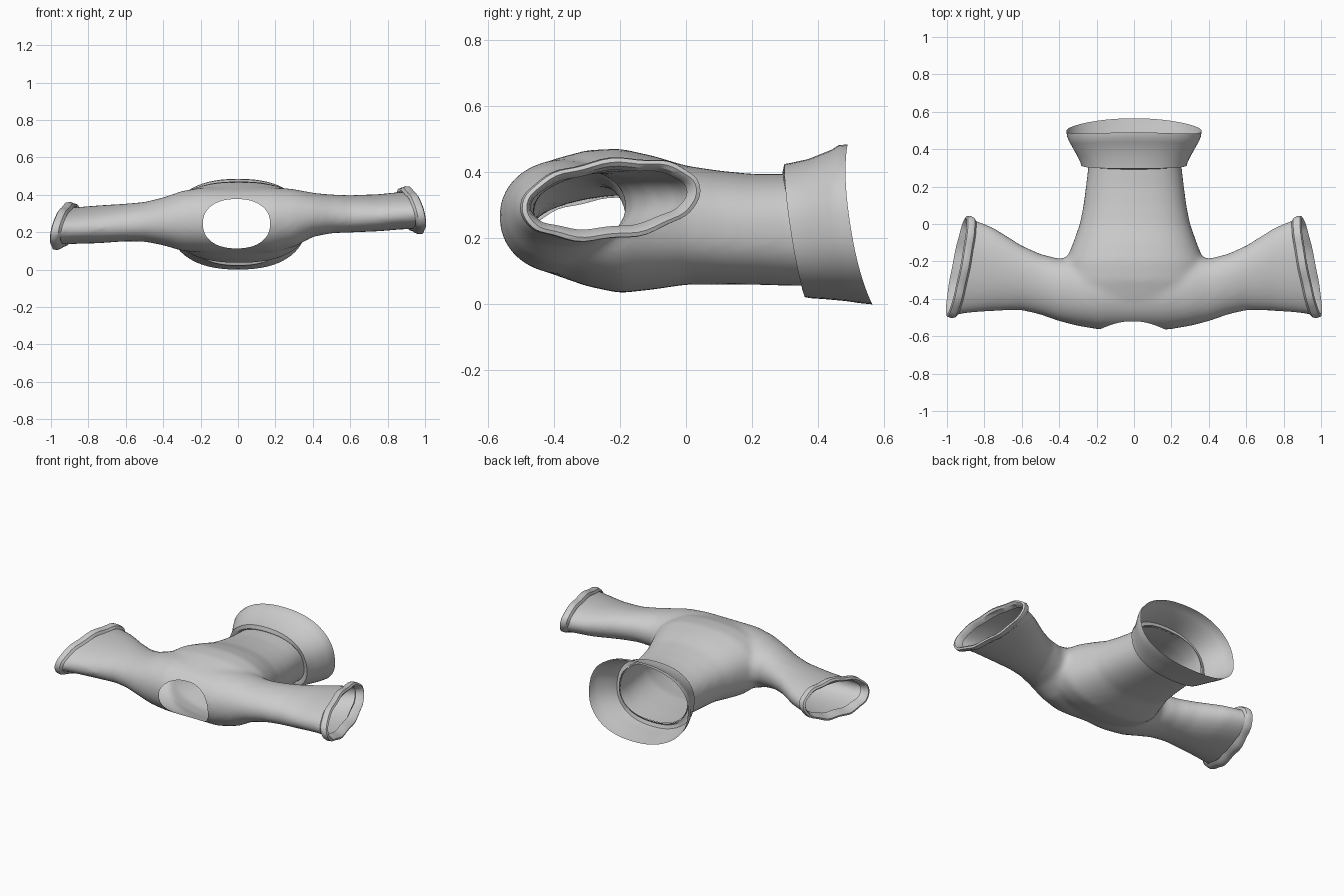
import bpy, bmesh
from math import cos, sin, pi, copysign
from mathutils import Vector as V

if "Cube" in bpy.data.objects:
    bpy.data.objects.remove(bpy.data.objects["Cube"])


def ring(c, u, v, n=64, e=2.0, bow=V((0, 0, 0)), ripple=0.0):
    """Superellipse loop around c; bow pulls the u ends sideways."""
    pts = []
    for i in range(n):
        a = 2 * pi * i / n
        s = copysign(abs(cos(a)) ** (2 / e), cos(a))
        t = copysign(abs(sin(a)) ** (2 / e), sin(a))
        r = 1 + ripple * sin(9 * a)
        pts.append(V(c) + V(u) * s + V(v) * t * r + bow * s * s)
    return pts


def loft(bm, rings, caps=True):
    loops = [[bm.verts.new(p) for p in r] for r in rings]
    n = len(loops[0])
    for a, b in zip(loops, loops[1:]):
        for i in range(n):
            bm.faces.new((a[i], a[(i + 1) % n], b[(i + 1) % n], b[i]))
    if caps:
        bm.faces.new(loops[0])
        bm.faces.new(loops[-1])


def finish(bm, name):
    bmesh.ops.recalc_face_normals(bm, faces=bm.faces[:])
    me = bpy.data.meshes.new(name)
    bm.to_mesh(me)
    bm.free()
    ob = bpy.data.objects.new(name, me)
    bpy.context.collection.objects.link(ob)
    return ob


def smooth(ob, angle=0.6):
    bpy.ops.object.select_all(action='DESELECT')
    ob.select_set(True)
    bpy.context.view_layer.objects.active = ob
    bpy.ops.object.shade_smooth_by_angle(angle=angle)


# torso volume: y, half width, top z, bottom z
torso = [(.42, .25, .395, .055), (.3, .25, .395, .057), (.2, .262, .395, .06), (.1, .275, .405, .06),
         (0, .295, .42, .06), (-.1, .33, .45, .045), (-.2, .37, .472, .034),
         (-.3, .38, .467, .055), (-.4, .36, .44, .09), (-.48, .28, .40, .13),
         (-.54, .17, .34, .2)]
bm = bmesh.new()
loft(bm, [ring((.005, y, (t + b) / 2), (w, 0, 0), (0, 0, (t - b) / 2), e=2.35)
          for y, w, t, b in torso])

# sleeve volume: x, front y, back y, right top/bottom z, left top/bottom z
sleeve = [(.18, -.565, -.15, .44, .09, .44, .09), (.3, -.545, -.17, .43, .12, .42, .1),
          (.4, -.52, -.185, .41, .175, .385, .13), (.5, -.485, -.16, .40, .195, .36, .15),
          (.6, -.462, -.115, .395, .20, .35, .153), (.75, -.465, -.02, .40, .207, .34, .143),
          (.87, -.475, .03, .412, .217, .33, .14), (1.06, -.5, .06, .42, .225, .325, .13)]


def sleeve_ring(s, side):
    x, f, bk = s[:3]
    t, b = s[3:5] if side > 0 else s[5:7]
    k = min(1, max(0, (x - .3) * 3))
    return ring((side * x, (f + bk) / 2, (t + b) / 2), (0, (bk - f) / 2, .02 * k),
                (0, 0, (t - b) / 2), e=2.1)


loft(bm, [sleeve_ring(s, -1) for s in reversed(sleeve)] + [sleeve_ring(s, 1) for s in sleeve])
body = finish(bm, "garment_body")

# neck cutter
NX, NZ, NW, NH, NE = -.008, .245, .18, .132, 2.25
bm = bmesh.new()
loft(bm, [ring((NX, y, NZ), (NW, 0, 0), (0, 0, NH), e=NE) for y in (-.75, -.36)])
cutter = finish(bm, "neck_cutter")
cutter.hide_render = True
cutter.hide_set(True)

# merge volumes, soften, punch the neck
m = body.modifiers.new("merge", 'REMESH')
m.mode = 'VOXEL'
m.voxel_size = .016
m = body.modifiers.new("soften", 'SMOOTH')
m.factor = .5
m.iterations = 8
m = body.modifiers.new("neck", 'BOOLEAN')
m.operation = 'DIFFERENCE'
m.solver = 'EXACT'
m.object = cutter
dg = bpy.context.evaluated_depsgraph_get()
me = bpy.data.meshes.new_from_object(body.evaluated_get(dg))
body.modifiers.clear()
body.data = me
bpy.data.objects.remove(cutter)

# open the shell: remove neck walls, slice off hem end and sleeve ends
CUT = V((.515, .10, 0)).normalized()
bm = bmesh.new()
bm.from_mesh(me)
inner = []
for f in bm.faces:
    c = f.calc_center_median()
    if c.y < -.3 and abs((c.x - NX) / NW) ** NE + abs((c.z - NZ) / NH) ** NE < 1.0005:
        inner.append(f)
bmesh.ops.delete(bm, geom=inner, context='FACES')
for co, no in (((0, .335, .22), (0, 1, .13)), ((.92, -.23, 0), CUT),
               ((-.92, -.23, 0), (-CUT.x, CUT.y, 0))):
    bmesh.ops.bisect_plane(bm, geom=bm.verts[:] + bm.edges[:] + bm.faces[:],
                           plane_co=co, plane_no=no, clear_outer=True)
bm.to_mesh(me)
bm.free()
smooth(body)

# flared hem band: half width, top (y, z), bottom (y, z), bow
band = [(.25, (.30, .392), (.36, .057), 0), (.262, (.292, .40), (.352, .045), 0),
        (.283, (.298, .425), (.36, .022), -.012), (.288, (.315, .428), (.375, .019), -.012),
        (.31, (.37, .44), (.42, .016), -.018), (.345, (.44, .468), (.485, .01), -.024),
        (.357, (.462, .482), (.525, .004), -.028), (.362, (.49, .485), (.565, 0), -.03)]
bm = bmesh.new()
rings = []
for w, (ty, tz), (by, bz), bow in band:
    t, b = V((0, ty, tz)), V((0, by, bz))
    rings.append(ring((t + b) / 2, (w, 0, 0), (t - b) / 2, e=2.3, bow=V((0, bow, 0))))
loft(bm, rings, caps=False)
smooth(finish(bm, "hem_band"))

# rolled cuffs: offset along the opening axis, length scale, height scale
roll = [(-.03, .98, .98), (-.018, 1.04, 1.15), (.0, 1.06, 1.22), (.02, 1.05, 1.2),
        (.026, 1.0, 1.08), (.015, .96, .96), (-.02, .92, .85)]
for side, name, z in ((1, "right_cuff", .318), (-1, "left_cuff", .234)):
    ax = V((side * CUT.x, CUT.y, 0))
    along = V((side * -.05, .257, .025))
    bm = bmesh.new()
    loft(bm, [ring(V((side * .925, -.23, z)) + ax * o, along * l,
                   V((side * -.02, 0, .1)) * h, e=2.1, ripple=.04)
              for o, l, h in roll], caps=False)
    smooth(finish(bm, name))
